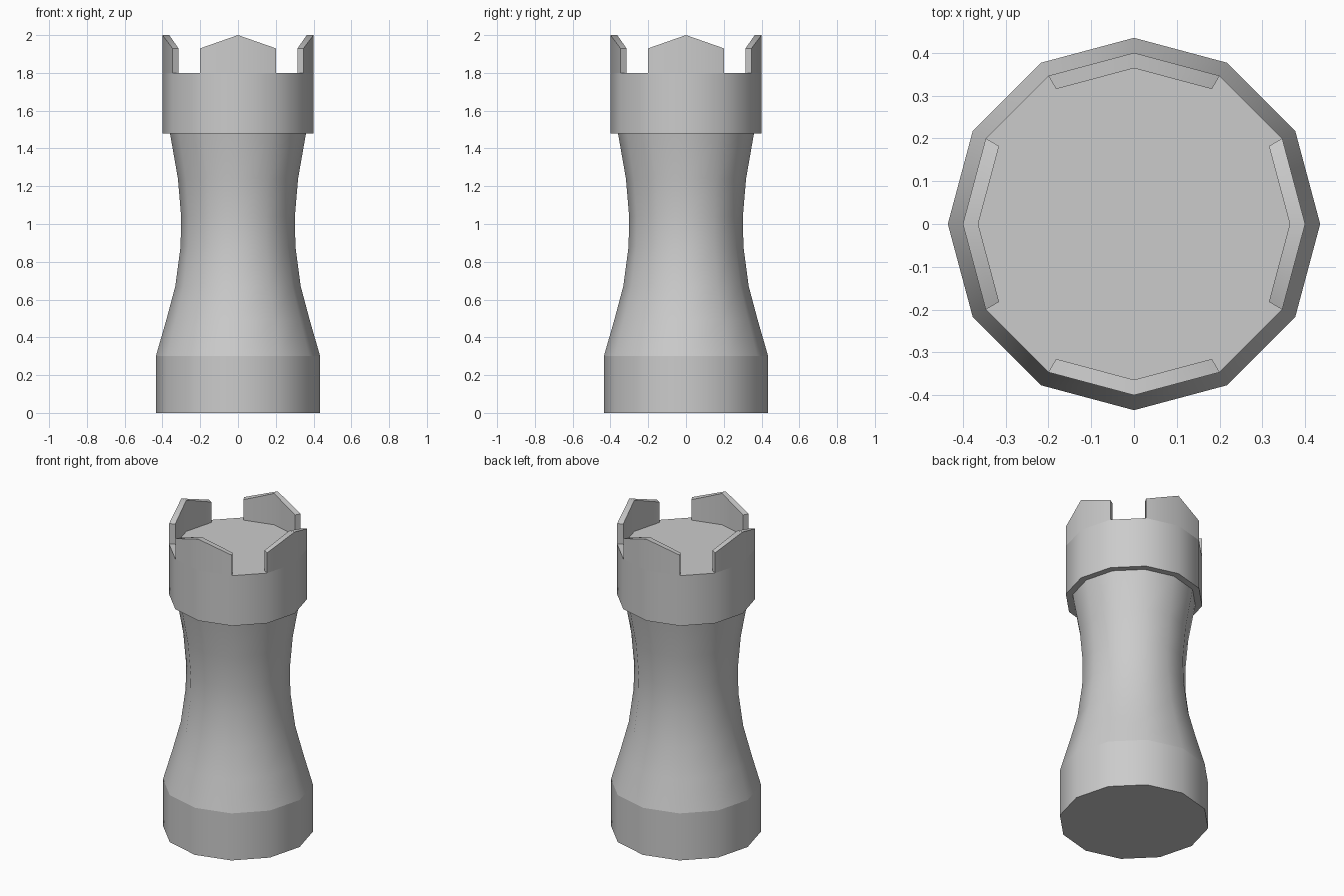
import bpy
import bmesh
from math import sin, cos, radians

if "Cube" in bpy.data.objects:
    bpy.data.objects.remove(bpy.data.objects["Cube"])

SIDES = 12


def finish(name, bm):
    bmesh.ops.recalc_face_normals(bm, faces=bm.faces)
    mesh = bpy.data.meshes.new(name)
    bm.to_mesh(mesh)
    bm.free()
    ob = bpy.data.objects.new(name, mesh)
    bpy.context.collection.objects.link(ob)
    bpy.ops.object.select_all(action='DESELECT')
    ob.select_set(True)
    bpy.context.view_layer.objects.active = ob
    bpy.ops.object.shade_smooth_by_angle(angle=radians(38))
    return ob


def point(r, z, deg):
    return (r * cos(radians(deg)), r * sin(radians(deg)), z)


def lathe(name, profile, bottom=False, top=False):
    """Spin a (radius, height) profile into a 12-sided shell."""
    bm = bmesh.new()
    rings = [[bm.verts.new(point(r, z, 360 * i / SIDES)) for i in range(SIDES)]
             for r, z in profile]
    for a, b in zip(rings, rings[1:]):
        for i in range(SIDES):
            j = (i + 1) % SIDES
            bm.faces.new((a[i], a[j], b[j], b[i]))
    if bottom:
        bm.faces.new(rings[0][::-1])
    if top:
        bm.faces.new(rings[-1])
    # open shells keep the winding made above, which faces outward
    return finish(name, bm)


def battlement(name, centre):
    """Two-segment wall piece, peaked in the middle."""
    bm = bmesh.new()
    sections = []
    for offset, z in ((-30, 1.93), (0, 2.0), (30, 1.93)):
        corners = ((0.4, 1.8), (0.4, z), (0.364, z), (0.364, 1.8))
        sections.append([bm.verts.new(point(r, h, centre + offset)) for r, h in corners])
    for a, b in zip(sections, sections[1:]):
        for i in range(4):
            j = (i + 1) % 4
            bm.faces.new((a[i], b[i], b[j], a[j]))
    bm.faces.new(sections[0])
    bm.faces.new(sections[-1][::-1])
    return finish(name, bm)


# Foot, waisted shaft and head
lathe("base", [(0.435, 0), (0.435, 0.3)], bottom=True)
lathe("shaft", [(0.435, 0.3), (0.38, 0.49), (0.332, 0.67), (0.304, 0.88),
                (0.301, 1.04), (0.318, 1.24), (0.36, 1.48)])
lathe("head", [(0.36, 1.48), (0.4, 1.48), (0.4, 1.8)], top=True)

# Four wall pieces around the top
for k in range(4):
    battlement(f"battlement_{k + 1}", 90 * k)
